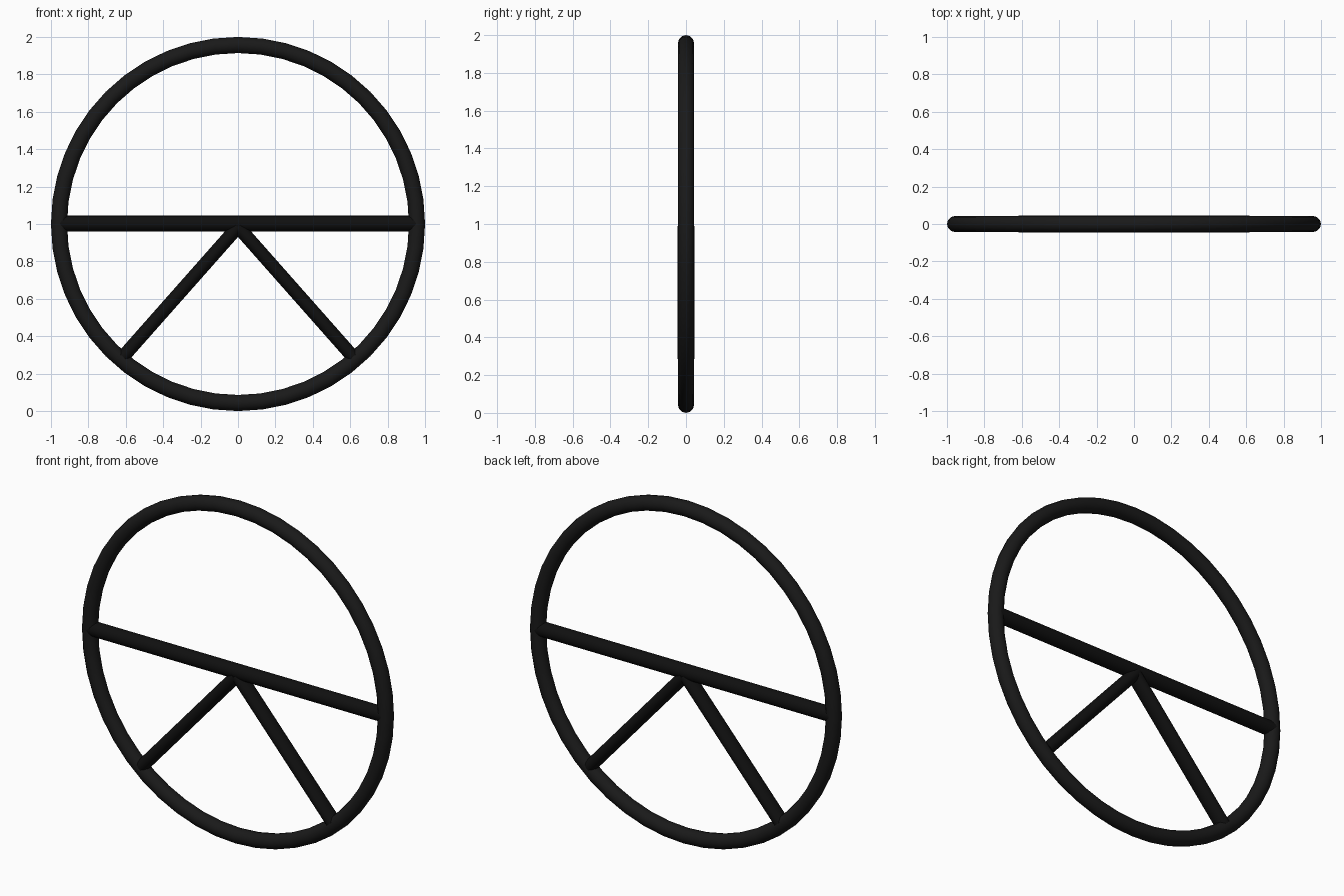
import bpy, math
from mathutils import Vector

if "Cube" in bpy.data.objects:
    bpy.data.objects.remove(bpy.data.objects["Cube"])

TUBE = 0.043          # rim tube radius
MAJOR = 1.0 - TUBE    # rim centre-line radius
HUB = Vector((0, 0, 1))


def material(name, value):
    m = bpy.data.materials.new(name)
    m.diffuse_color = (value, value, value, 1)
    m.use_nodes = True
    m.node_tree.nodes["Principled BSDF"].inputs["Base Color"].default_value = m.diffuse_color
    return m


rim_mat = material("rim_black", 0.010)
bar_mat = material("bar_black", 0.005)


def rod(name, a, b, half_width, half_depth):
    """Round bar from a to b in the x-z plane, with an oval section."""
    d = b - a
    bpy.ops.mesh.primitive_cylinder_add(
        vertices=16, radius=1, depth=1, location=(a + b) / 2,
        rotation=(0, math.atan2(d.x, d.z), 0))
    o = bpy.context.object
    o.name = name
    o.scale = (half_width, half_depth, d.length)
    bpy.ops.object.transform_apply(location=False, rotation=False, scale=True)
    bpy.ops.object.shade_smooth_by_angle(angle=math.radians(30))
    o.data.materials.append(bar_mat)
    return o


# Outer rim
bpy.ops.mesh.primitive_torus_add(
    major_radius=MAJOR, minor_radius=TUBE, major_segments=48, minor_segments=12,
    location=HUB, rotation=(math.pi / 2, 0, 0))
rim = bpy.context.object
rim.name = "rim"
bpy.ops.object.shade_smooth_by_angle(angle=math.radians(31))
rim.data.materials.append(rim_mat)

# Horizontal crossbar
rod("crossbar", HUB + Vector((-0.96, 0, 0.003)), HUB + Vector((0.96, 0, 0.003)), 0.042, 0.042)

# Two lower spokes
for side, label in ((-1, "left"), (1, "right")):
    rod("spoke_" + label, Vector((0, 0, 0.985)), Vector((side * 0.615, 0, 0.29)), 0.036, 0.045)
